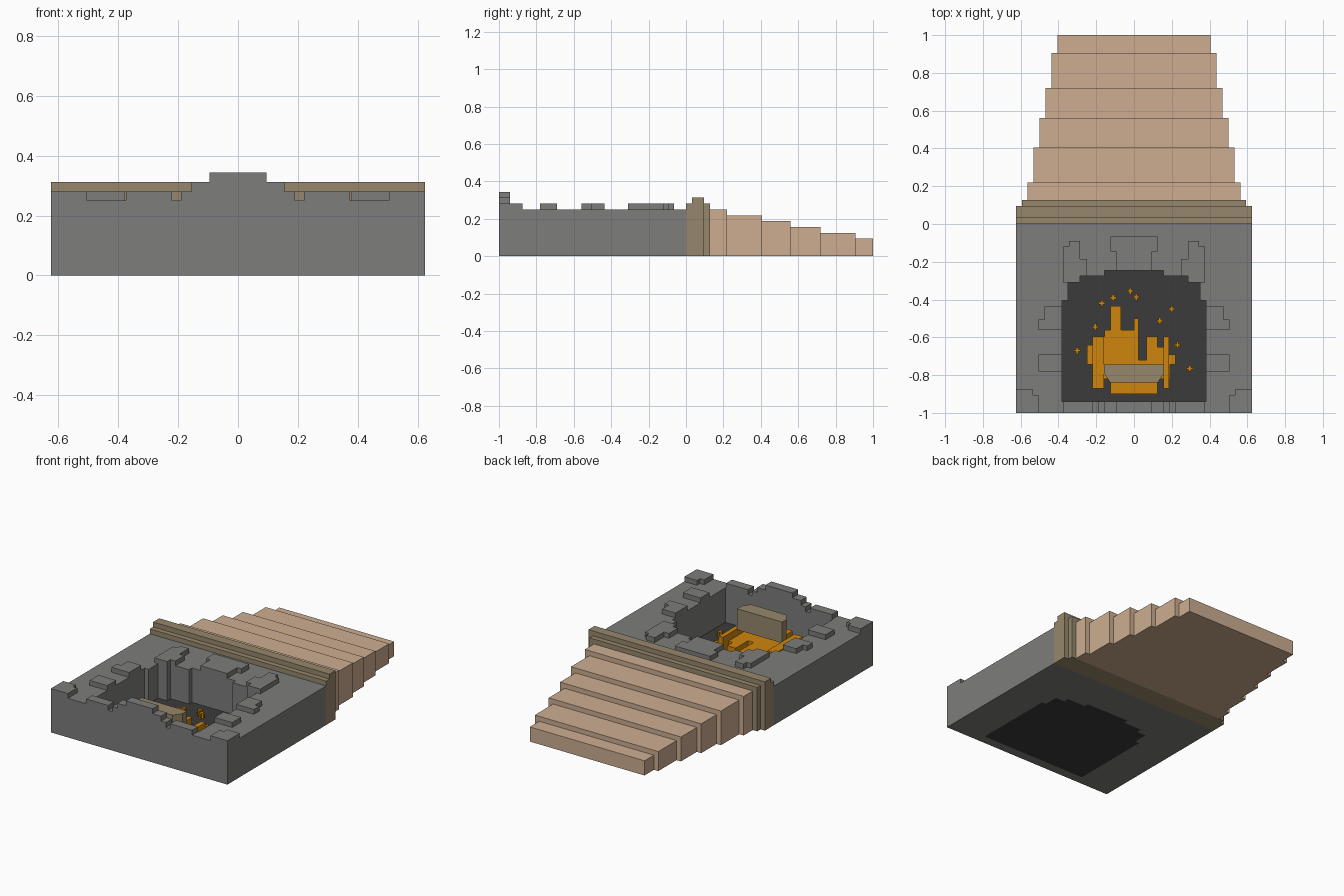
import bpy, bmesh


def mat(name, rgb):
    m = bpy.data.materials.new(name)
    m.diffuse_color = (*rgb, 1)
    return m


STONE = mat("grey stone", (0.205, 0.205, 0.2))
SOOT = mat("dark soot", (0.043, 0.043, 0.043))
FIRE = mat("orange fire", (0.62, 0.235, 0.004))
PLASTER = mat("pale tan", (0.61, 0.42, 0.285))
WOOD = mat("brown wood", (0.31, 0.245, 0.15))


def prism(bm, pts, z0, z1):
    """Extrude an xy outline from z0 to z1."""
    vs = [bm.verts.new((x, y, z0)) for x, y in pts]
    f = bm.faces.new(vs)
    new = bmesh.ops.extrude_face_region(bm, geom=[f])["geom"]
    top = [v for v in new if isinstance(v, bmesh.types.BMVert)]
    bmesh.ops.translate(bm, verts=top, vec=(0, 0, z1 - z0))


def box(bm, x0, x1, y0, y1, z0, z1):
    prism(bm, [(x0, y0), (x1, y0), (x1, y1), (x0, y1)], z0, z1)


def finish(name, bm, material, mirror=False):
    if mirror:  # drop the faces on the centre plane before mirroring
        mid = [f for f in bm.faces if all(abs(v.co.x) < 1e-5 for v in f.verts)]
        bmesh.ops.delete(bm, geom=mid, context='FACES')
    bmesh.ops.recalc_face_normals(bm, faces=bm.faces)
    me = bpy.data.meshes.new(name)
    bm.to_mesh(me)
    bm.free()
    me.materials.append(material)
    ob = bpy.data.objects.new(name, me)
    bpy.context.collection.objects.link(ob)
    if mirror:
        ob.modifiers.new("mirror", 'MIRROR')
    return ob


# Stepped arch of the firebox, right half
ARCH = [(0, -.245), (.155, -.245), (.155, -.275), (.285, -.275), (.285, -.31),
        (.35, -.31), (.35, -.405), (.38, -.405), (.38, -.94), (0, -.94)]

# Stone surround with the arched opening
bm = bmesh.new()
prism(bm, ARCH + [(0, -1), (.625, -1), (.625, 0), (0, 0)], 0, .25)
finish("stone_surround", bm, STONE, True)

# Sooty back of the firebox
bm = bmesh.new()
prism(bm, ARCH, 0, .03)
finish("firebox_back", bm, SOOT, True)

# Raised stones around the opening: x0, x1, y0, y1, top
bm = bmesh.new()
for x0, x1, y0, y1, top in [
        (0, .125, -.145, -.065, .281), (0, .095, -.245, -.145, .281),
        (.285, .345, -.12, -.09, .281), (.285, .375, -.31, -.12, .281),
        (.25, .285, -.275, -.185, .281),
        (.38, .475, -.505, -.437, .281), (.38, .505, -.56, -.505, .281),
        (.38, .505, -.78, -.69, .281),
        (.535, .625, -.905, -.875, .281), (.505, .625, -1, -.905, .281),
        (.22, .375, -1, -.94, .281), (0, .19, -1, -.94, .281),
        (0, .155, -1, -.94, .3125), (0, .095, -1, -.94, .344)]:
    box(bm, x0, x1, y0, y1, .25 if top < .3 else top - .0315, top)
finish("raised_stones", bm, STONE, True)

# Mantel shelf
bm = bmesh.new()
box(bm, -.625, .625, 0, .033, 0, .281)
box(bm, -.625, .625, .033, .095, 0, .3125)
box(bm, -.594, .594, .095, .128, 0, .281)
finish("mantel", bm, WOOD)

# Chimney of six shrinking tiers
bm = bmesh.new()
ys = [.128, .22, .405, .56, .72, .905, 1]
for i in range(6):
    w = .5625 - .03125 * i
    box(bm, -w, w, ys[i], ys[i + 1], 0, .25 - .03125 * i)
finish("chimney", bm, PLASTER)

# Flames: x0, x1, y0, y1, top
bm = bmesh.new()
for x0, x1, y0, y1, top in [
        (-.25, .025, -.72, -.64, .08), (-.22, .025, -.64, -.595, .08),
        (-.155, 0, -.595, -.56, .08), (-.125, -.07, -.56, -.435, .08),
        (0, .025, -.595, -.5, .08), (-.22, .19, -.82, -.72, .08),
        (.065, .22, -.745, -.69, .08), (.065, .185, -.69, -.65, .08),
        (.065, .125, -.65, -.595, .08), (-.25, -.22, -.745, -.72, .08),
        (.155, .185, -.87, -.595, .125), (-.22, -.16, -.87, -.595, .125),
        (-.125, .125, -.9, -.82, .125)]:
    box(bm, x0, x1, y0, y1, .03, top)
finish("flames", bm, FIRE)

# Plus-shaped sparks
bm = bmesh.new()
for x, y in [(-.17, -.42), (-.11, -.39), (-.02, -.355), (.012, -.387), (.2, -.45),
             (.137, -.513), (.23, -.64), (-.205, -.545), (-.3, -.67), (.295, -.765)]:
    box(bm, x - .017, x + .017, y - .006, y + .006, .03, .0625)
    box(bm, x - .006, x + .006, y - .017, y + .017, .03, .0625)
finish("sparks", bm, FIRE)

# Log above the flames
bm = bmesh.new()
prism(bm, [(-.16, -.745), (-.16, -.79), (-.125, -.84),
           (.125, -.84), (.16, -.79), (.16, -.745)], .115, .25)
finish("log", bm, WOOD)
